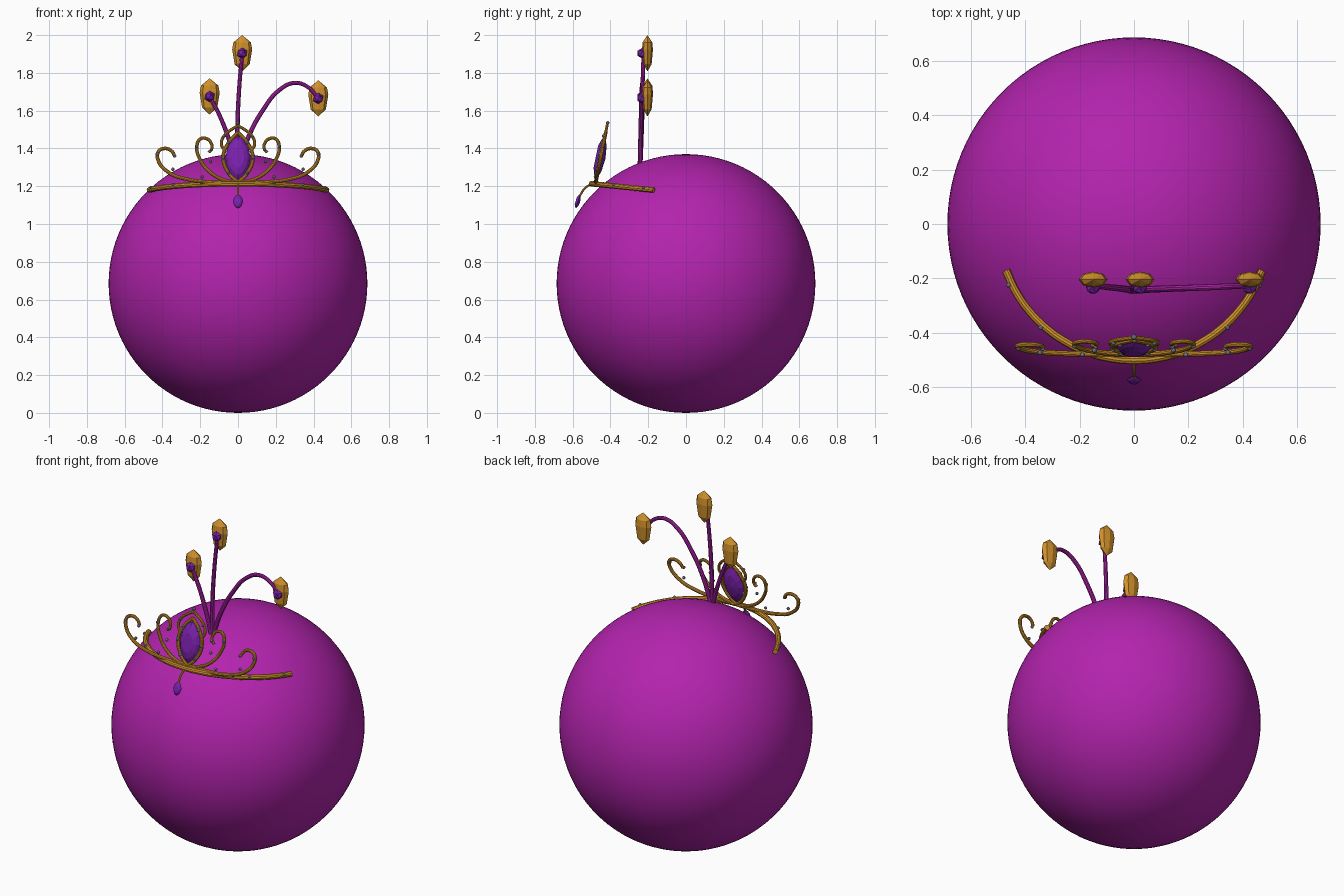
import bpy, bmesh, math
from mathutils import Vector, Matrix

if "Cube" in bpy.data.objects:
    bpy.data.objects.remove(bpy.data.objects["Cube"], do_unlink=True)


def material(name, rgb):
    m = bpy.data.materials.new(name)
    m.use_nodes = True
    m.diffuse_color = (*rgb, 1)
    m.node_tree.nodes["Principled BSDF"].inputs["Base Color"].default_value = (*rgb, 1)
    return m


magenta = material("magenta", (0.45, 0.017, 0.42))
gold = material("gold", (0.63, 0.28, 0.025))
violet = material("violet", (0.2, 0.015, 0.42))
silver = material("blue grey", (0.22, 0.23, 0.32))


def finish(name, bm, mat, smooth=False):
    bmesh.ops.recalc_face_normals(bm, faces=bm.faces[:])
    me = bpy.data.meshes.new(name)
    bm.to_mesh(me)
    bm.free()
    me.materials.append(mat)
    for p in me.polygons:
        p.use_smooth = smooth
    ob = bpy.data.objects.new(name, me)
    bpy.context.collection.objects.link(ob)
    return ob


def tube(name, points, radius, mat, taper=1.0):
    """Round smooth tube through the points, turned into a mesh."""
    cu = bpy.data.curves.new(name, "CURVE")
    cu.dimensions = "3D"
    cu.bevel_depth = radius
    cu.bevel_resolution = 3
    cu.resolution_u = 8
    cu.use_fill_caps = True
    sp = cu.splines.new("BEZIER")
    sp.bezier_points.add(len(points) - 1)
    for i, (bp, co) in enumerate(zip(sp.bezier_points, points)):
        bp.co = co
        bp.handle_left_type = bp.handle_right_type = "AUTO"
        bp.radius = 1 + (taper - 1) * i / (len(points) - 1)
    cu.materials.append(mat)
    ob = bpy.data.objects.new(name, cu)
    bpy.context.collection.objects.link(ob)
    bpy.ops.object.select_all(action="DESELECT")
    ob.select_set(True)
    bpy.context.view_layer.objects.active = ob
    bpy.ops.object.convert(target="MESH")
    bpy.ops.object.shade_smooth_by_angle()


def ball(name, loc, radius, mat, detail):
    bm = bmesh.new()
    bmesh.ops.create_icosphere(bm, subdivisions=detail, radius=radius,
                               matrix=Matrix.Translation(loc))
    return finish(name, bm, mat)


def lofted(name, rings, mat, place):
    """Skin a list of rings; a one point ring is a tip."""
    bm = bmesh.new()
    vs = [[bm.verts.new(place @ Vector(p)) for p in r] for r in rings]
    for a, b in zip(vs, vs[1:]):
        n = max(len(a), len(b))
        for i in range(n):
            j = (i + 1) % n
            quad = [a[i % len(a)], a[j % len(a)], b[j % len(b)], b[i % len(b)]]
            bm.faces.new(list(dict.fromkeys(quad)))
    for r in (vs[0], vs[-1]):
        if len(r) > 2:
            bm.faces.new(r)
    return finish(name, bm, mat)


def on_tiara(x, z, out=0.0):
    """Point on the backward leaning plane of the tiara."""
    return Vector((x, -0.48 + (z - 1.21) * 0.2 - out, z))


# Head
bm = bmesh.new()
bmesh.ops.create_uvsphere(bm, u_segments=96, v_segments=48, radius=0.685,
                          matrix=Matrix.Translation((0, 0, 0.685)))
finish("head", bm, magenta, True)


# Tiara band
def on_band(angle, r=0.5, lift=0.0):
    y = -r * math.cos(angle)
    return Vector((r * math.sin(angle), y, 1.18 + (-y - 0.17) * 0.1 + lift))


tube("tiara_band", [on_band(math.radians(a)) for a in range(-70, 71, 10)], 0.015, gold)

# Scrolls, gem frame and studs, mirrored left and right
outer = [(0.01, 1.22), (0.13, 1.222), (0.26, 1.235), (0.37, 1.275), (0.425, 1.345),
         (0.42, 1.385), (0.385, 1.4), (0.35, 1.385), (0.335, 1.36)]
inner = [(0.01, 1.22), (0.08, 1.235), (0.145, 1.272), (0.2, 1.34), (0.218, 1.41),
         (0.2, 1.45), (0.17, 1.453), (0.143, 1.43), (0.14, 1.395), (0.155, 1.38)]
frame = [(0, 1.22), (0.05, 1.27), (0.078, 1.35), (0.05, 1.43), (0, 1.485)]
arch = [(0.07, 1.39), (0.088, 1.42), (0.075, 1.465), (0.035, 1.5), (0, 1.52)]
studs = [(0.425, 1.37), (0.345, 1.29), (0.19, 1.25), (0.335, 1.36), (0.218, 1.41),
         (0.145, 1.33), (0.14, 1.395), (0.078, 1.35), (0.05, 1.27), (0.05, 1.43),
         (0.075, 1.465)]
for side, s in (("left", 1), ("right", -1)):
    for name, pts, r, taper in (("outer_scroll", outer, 0.011, 0.8),
                                ("inner_scroll", inner, 0.01, 0.8),
                                ("gem_frame", frame, 0.01, 1),
                                ("gem_arch", arch, 0.008, 1)):
        tube(f"{side}_{name}", [on_tiara(s * x, z) for x, z in pts], r, gold, taper)
    for x, z in studs:
        ball(f"{side}_stud", on_tiara(s * x, z, 0.008), 0.009, silver, 2)
    for a in (22, 42, 64):
        ball(f"{side}_band_stud", on_band(s * math.radians(a), 0.512, 0.008),
             0.009, silver, 2)
ball("top_stud", on_tiara(0, 1.535), 0.01, silver, 2)


# Pointed oval gems, flat table in front and a ridge behind
def marquise(name, loc, half_w, half_h, depth, tilt):
    def ring(k, y):
        pts = []
        for i in range(12):
            a = math.tau * i / 12
            c = math.cos(a)
            pts.append((k * half_w * math.copysign(abs(c) ** 1.3, c), y,
                        k * half_h * math.sin(a)))
        return pts
    place = Matrix.Translation(loc) @ Matrix.Rotation(tilt, 4, "X")
    lofted(name, [ring(0.5, -depth), ring(0.8, -depth * 0.6), ring(1, 0),
                  ring(0.6, depth * 0.7), [(0, depth, 0)]], violet, place)


marquise("centre_gem", on_tiara(0, 1.35), 0.067, 0.117, 0.026, -0.2)
marquise("pendant_gem", (0, -0.572, 1.12), 0.026, 0.038, 0.012, -0.3)
tube("pendant_link", [(0, -0.505, 1.21), (0, -0.535, 1.19), (0, -0.562, 1.15)], 0.006, gold)


# Stems, each ending in a gold crystal with a violet bud
def crystal(name, loc):
    def ring(w, z, turn=0.0):
        return [(w * math.cos(math.tau * i / 8 + turn),
                 0.55 * w * math.sin(math.tau * i / 8 + turn), z) for i in range(8)]
    lofted(name, [[(0, 0, -0.096)], ring(0.04, -0.058), ring(0.053, 0.02),
                  ring(0.046, 0.058), [(0, 0, 0.096)]], gold, Matrix.Translation(loc))


stems = {
    "right": [(-0.005, 1.31), (-0.045, 1.44), (-0.1, 1.58), (-0.15, 1.675)],
    "middle": [(0, 1.31), (-0.003, 1.5), (0.005, 1.7), (0.022, 1.904)],
    "left": [(0.005, 1.31), (0.055, 1.46), (0.13, 1.6), (0.22, 1.71), (0.3, 1.747),
             (0.37, 1.725), (0.425, 1.665)],
}
for name, pts in stems.items():
    path = [(x, -0.243 + 0.018 * i / (len(pts) - 1), z) for i, (x, z) in enumerate(pts)]
    tube(f"{name}_stem", path, 0.013, magenta, 0.8)
    x, z = pts[-1]
    crystal(f"{name}_crystal", (x, -0.204, z))
    ball(f"{name}_bud", (x, -0.23, z), 0.03, violet, 1)
